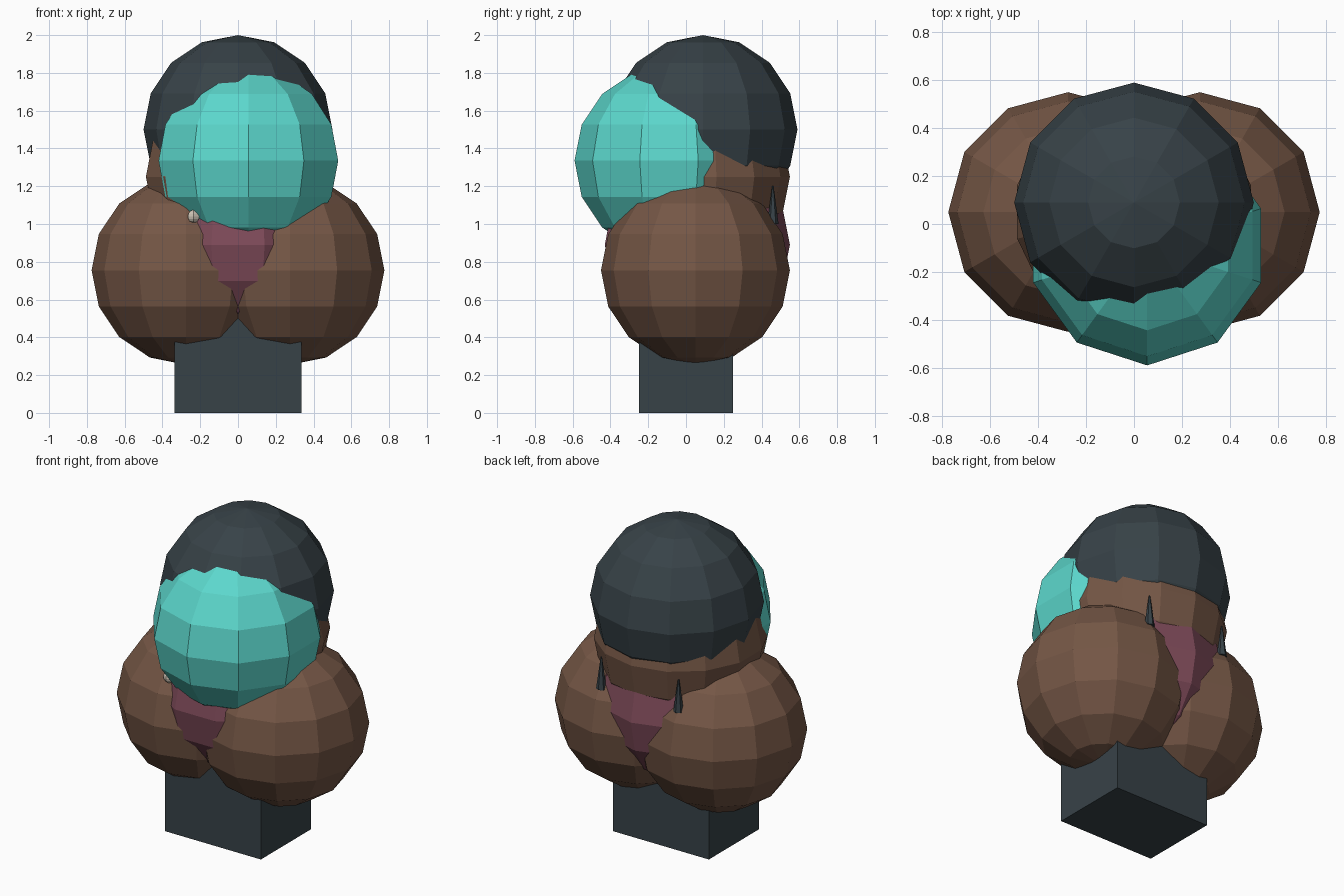
import bpy, bmesh, math
from mathutils import Matrix, Vector

if "Cube" in bpy.data.objects:
    bpy.data.objects.remove(bpy.data.objects["Cube"])


def material(name, rgb):
    m = bpy.data.materials.new(name)
    m.diffuse_color = [(c / 255) ** 2.2 for c in rgb] + [1]
    m.use_nodes = True
    m.node_tree.nodes["Principled BSDF"].inputs["Base Color"].default_value = m.diffuse_color
    return m


DARK = material("slate", (58, 68, 73))
BROWN = material("brown", (116, 87, 71))
TEAL = material("teal", (92, 214, 203))
PLUM = material("plum", (126, 76, 90))
CREAM = material("cream", (205, 195, 180))


def finish(name, bm, mat):
    mesh = bpy.data.meshes.new(name)
    bm.to_mesh(mesh)
    bm.free()
    mesh.materials.append(mat)
    ob = bpy.data.objects.new(name, mesh)
    bpy.context.collection.objects.link(ob)
    return ob


def ball(name, centre, mat, segments=12, radius=0.5, facing=math.pi / 2):
    """Faceted ball with eight rings and a vertex column turned to 'facing'."""
    bm = bmesh.new()
    bmesh.ops.create_uvsphere(bm, u_segments=segments, v_segments=8, radius=radius)
    v = max(bm.verts, key=lambda p: p.co.xy.length).co
    turn = facing - math.atan2(v.y, v.x)
    bmesh.ops.rotate(bm, verts=bm.verts, matrix=Matrix.Rotation(turn, 3, 'Z'))
    bmesh.ops.translate(bm, verts=bm.verts, vec=Vector(centre))
    return finish(name, bm, mat)


def spike(name, base, length, radius, mat):
    bm = bmesh.new()
    bmesh.ops.create_cone(bm, cap_ends=True, segments=6, radius1=radius, radius2=0.004, depth=length)
    bmesh.ops.translate(bm, verts=bm.verts, vec=Vector(base) + Vector((0, 0, length / 2)))
    return finish(name, bm, mat)


# head, hair dome and the off-centre visor
ball("hair", (0, 0.09, 1.5), DARK)
ball("head", (0, 0.05, 1.25), BROWN, segments=14)
ball("visor", (0.055, -0.09, 1.335), TEAL, segments=10, facing=-math.pi / 2)

# torso and the two large side masses
ball("chest", (0, 0.05, 0.89), PLUM, segments=11)
for side, label in ((-1, "left"), (1, "right")):
    ball(label + "_shoulder", (side * 0.275, 0.05, 0.755), BROWN)
    # thin dark points at the nape
    spike(label + "_nape_point", (side * 0.27, 0.46, 1.0), 0.2, 0.03, DARK)

# pale chip at the collar
ball("collar_chip", (-0.235, -0.35, 1.04), CREAM, segments=6, radius=0.035)

# block base
bm = bmesh.new()
bmesh.ops.create_cube(bm, size=1)
bmesh.ops.scale(bm, verts=bm.verts, vec=(0.67, 0.5, 0.6))
bmesh.ops.translate(bm, verts=bm.verts, vec=(0, 0, 0.3))
finish("base_block", bm, DARK)
